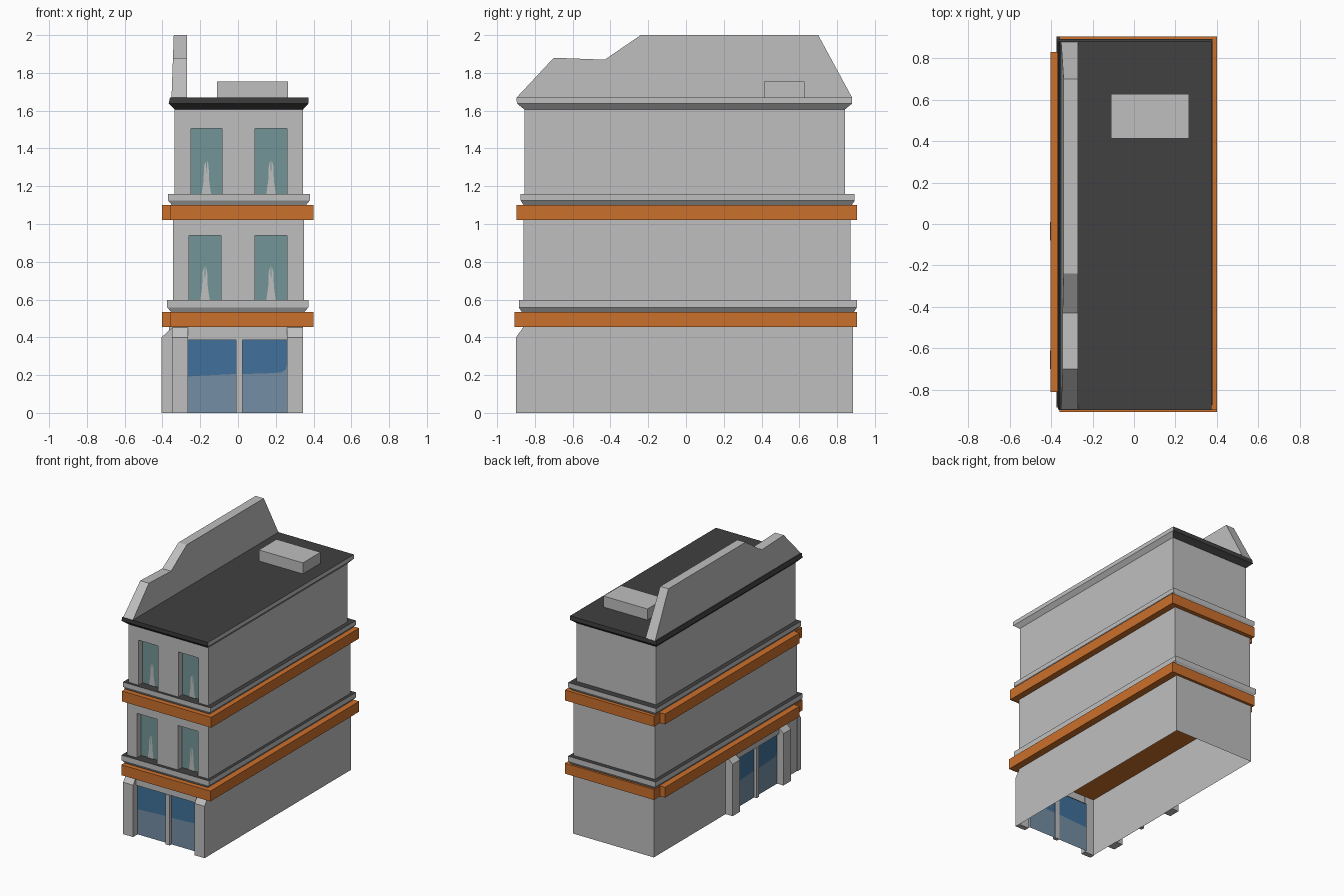
import bpy, bmesh
from mathutils import Vector

if "Cube" in bpy.data.objects:
    bpy.data.objects.remove(bpy.data.objects["Cube"])

# ---- materials ----
COLS = {
    "wall_grey": (0.52, 0.52, 0.52), "roof_dark": (0.052, 0.052, 0.052),
    "band_orange": (0.60, 0.162, 0.025), "glass_teal": (0.175, 0.30, 0.31),
    "shop_glass_deep": (0.053, 0.165, 0.325), "shop_glass_pale": (0.175, 0.27, 0.37),
}
MATS = {}
for n, c in COLS.items():
    MATS[n] = bpy.data.materials.new(n)
    MATS[n].diffuse_color = (*c, 1)


def make(name, polys, mats, rule=None, recalc=True):
    """Object from polygons; rule(normal, centre) gives the material index."""
    bm = bmesh.new()
    for p in polys:
        bm.faces.new([bm.verts.new(v) for v in p])
    bmesh.ops.remove_doubles(bm, verts=bm.verts, dist=1e-5)
    if recalc:
        bmesh.ops.recalc_face_normals(bm, faces=bm.faces)
    bm.normal_update()
    if rule:
        for f in bm.faces:
            f.material_index = rule(f.normal, f.calc_center_median())
    me = bpy.data.meshes.new(name)
    bm.to_mesh(me)
    bm.free()
    for m in mats:
        me.materials.append(MATS[m])
    ob = bpy.data.objects.new(name, me)
    bpy.context.collection.objects.link(ob)
    return ob


def ring(x0, x1, y0, y1, z):
    return [(x0, y0, z), (x1, y0, z), (x1, y1, z), (x0, y1, z)]


def loft(name, rings, mats, rule=None):
    """Closed solid through a stack of rings."""
    n = len(rings[0])
    polys = [rings[0][::-1], rings[-1]]
    for a, b in zip(rings, rings[1:]):
        polys += [[a[i], a[(i + 1) % n], b[(i + 1) % n], b[i]] for i in range(n)]
    return make(name, polys, mats, rule)


def box(name, x0, x1, y0, y1, z0, z1, mat):
    return loft(name, [ring(x0, x1, y0, y1, z0), ring(x0, x1, y0, y1, z1)], [mat])


def storey(name, x0, x1, y0, y1, z0, z1, opens, ztop, depth):
    """Open-ended shell whose front has recessed openings from z0 to ztop."""
    polys = [[(x1, y0, z0), (x1, y1, z0), (x1, y1, z1), (x1, y0, z1)],
             [(x1, y1, z0), (x0, y1, z0), (x0, y1, z1), (x1, y1, z1)],
             [(x0, y1, z0), (x0, y0, z0), (x0, y0, z1), (x0, y1, z1)]]
    xs = [x0] + [v for o in opens for v in o] + [x1]
    yi = y0 + depth
    for i, (a, b) in enumerate(zip(xs, xs[1:])):
        polys.append([(a, y0, ztop), (b, y0, ztop), (b, y0, z1), (a, y0, z1)])
        if i % 2 == 0:
            polys.append([(a, y0, z0), (b, y0, z0), (b, y0, ztop), (a, y0, ztop)])
        else:  # jambs and head
            polys.append([(a, y0, z0), (a, y0, ztop), (a, yi, ztop), (a, yi, z0)])
            polys.append([(b, yi, z0), (b, yi, ztop), (b, y0, ztop), (b, y0, z0)])
            polys.append([(a, y0, ztop), (b, y0, ztop), (b, yi, ztop), (a, yi, ztop)])
    make(name, polys, ["wall_grey"])


def front(pts, y):
    return [(x, y, z) for x, z in pts]


def shop_pane(name, a, b, edge, to3d):
    """Two-tone pane; edge lists (fraction, z) along the colour boundary."""
    cut = [(a + (b - a) * t, z) for t, z in edge]
    low = [(b, 0), (a, 0)] + cut
    up = [(b, 0.385), (a, 0.385)] + cut
    make(name + "_lower", [[to3d(*p) for p in low[::-1]]], ["shop_glass_pale"], recalc=False)
    make(name + "_upper", [[to3d(*p) for p in up]], ["shop_glass_deep"], recalc=False)


# ---- ground floor ----
storey("ground_floor_walls", -0.345, 0.345, -0.862, 0.885, 0, 0.456, [(-0.265, 0.26)], 0.385, 0.02)
EDGE_A = [(0, 0.193), (0.5, 0.2), (1, 0.207)]
EDGE_B = [(0, 0.205), (0.6, 0.21), (0.88, 0.215), (0.97, 0.23), (1, 0.26)]
to_front = lambda u, z: (u, -0.845, z)
to_left = lambda u, z: (-0.35, u, z)
shop_pane("front_shop_glass_left", -0.265, 0.0, EDGE_A, to_front)
shop_pane("front_shop_glass_right", 0.015, 0.26, EDGE_B, to_front)
shop_pane("side_shop_glass_back", -0.08, -0.335, EDGE_A, to_left)
shop_pane("side_shop_glass_front", -0.355, -0.61, EDGE_B, to_left)
box("front_mullion", -0.01, 0.025, -0.868, -0.84, 0, 0.386, "wall_grey")
box("side_mullion", -0.372, -0.345, -0.36, -0.33, 0, 0.386, "wall_grey")
box("side_lintel", -0.365, -0.345, -0.61, -0.08, 0.385, 0.455, "wall_grey")

# pilasters with sloped tops, on the front and on the left side
PROF = [(0, 0), (1, 0), (1, 0.40), (0, 0.455)]
for i, (a, b) in enumerate([(-0.35, -0.265), (0.26, 0.345)]):
    loft(f"front_pilaster_{i}", [[(x, -0.86 - 0.04 * d, z) for d, z in PROF] for x in (a, b)], ["wall_grey"])
for i, (a, b) in enumerate([(-0.70, -0.61), (-0.08, 0.01)]):
    loft(f"side_pilaster_{i}", [[(-0.345 - 0.06 * d, y, z) for d, z in PROF] for y in (a, b)], ["wall_grey"])

# ---- orange bands and ledges, one set above each of the lower floors ----
SETS = [(0.455, 0.535, 0.597, -0.908, (-0.375, 0.373, -0.885, 0.905)),
        (1.02, 1.10, 1.158, -0.898, (-0.37, 0.38, -0.875, 0.893))]
for i, (z0, z1, z2, yf, (a, b, c, d)) in enumerate(SETS):
    box(f"orange_band_{i}", -0.36, 0.40, yf, 0.905, z0, z1, "band_orange")
    box(f"orange_band_side_{i}", -0.402, -0.36, -0.81, 0.83, z0, z1, "band_orange")
    loft(f"ledge_{i}", [ring(a + 0.02, b - 0.02, c + 0.015, d - 0.015, z1),
                        ring(a, b, c, d, z1 + 0.024), ring(a, b, c, d, z2)],
         ["wall_grey", "roof_dark"], lambda n, p: 1 if n.z > 0.9 else 0)

# ---- upper floors with recessed windows and curtains ----
CURTAIN = [(-0.025, 0), (-0.015, 0.07), (-0.012, 0.15), (-0.004, 0.178), (0, 0.1),
           (0.004, 0.178), (0.012, 0.15), (0.015, 0.07), (0.025, 0)]
FLOORS = [("middle", (-0.345, 0.35, -0.86, 0.872), 0.597, 1.021, [(-0.26, -0.09), (0.09, 0.26)], 0.94),
          ("top", (-0.335, 0.345, -0.855, 0.842), 1.158, 1.61, [(-0.25, -0.085), (0.09, 0.26)], 1.505)]
for nm, ext, z0, z1, opens, zt in FLOORS:
    storey(nm + "_floor_walls", *ext, z0, z1, opens, zt, 0.05)
    yg = ext[2] + 0.05
    for i, (a, b) in enumerate(opens):
        make(f"{nm}_window_glass_{i}", [front([(a, z0), (b, z0), (b, zt), (a, zt)], yg)],
             ["glass_teal"], recalc=False)
        m = (a + b) / 2
        make(f"{nm}_curtain_{i}", [front([(m + x, z0 + z) for x, z in CURTAIN[::-1]], yg - 0.004)],
             ["wall_grey"], recalc=False)

# ---- cornice and roof: dark, but grey along the right side ----
loft("cornice_roof", [ring(-0.335, 0.345, -0.857, 0.842, 1.607),
                      ring(-0.367, 0.373, -0.895, 0.88, 1.638),
                      ring(-0.36, 0.373, -0.898, 0.88, 1.67)],
     ["wall_grey", "roof_dark"], lambda n, p: 0 if n.x > 0.4 else 1)

# stepped gable parapet along the left edge
GABLE = [(-0.898, 1.668), (-0.70, 1.88), (-0.43, 1.87), (-0.24, 2.0), (0.70, 2.0), (0.88, 1.668)]
loft("gable_parapet", [[(x - (0.012 * (2 - z) / 0.33 if x < -0.3 else 0), y, z) for y, z in GABLE]
                       for x in (-0.34, -0.27)], ["wall_grey"])
box("roof_hatch", -0.11, 0.265, 0.412, 0.627, 1.668, 1.755, "wall_grey")

for m in bpy.data.materials:
    if m.users and not m.is_grease_pencil:
        m.use_nodes = True
        m.node_tree.nodes["Principled BSDF"].inputs["Base Color"].default_value = m.diffuse_color
